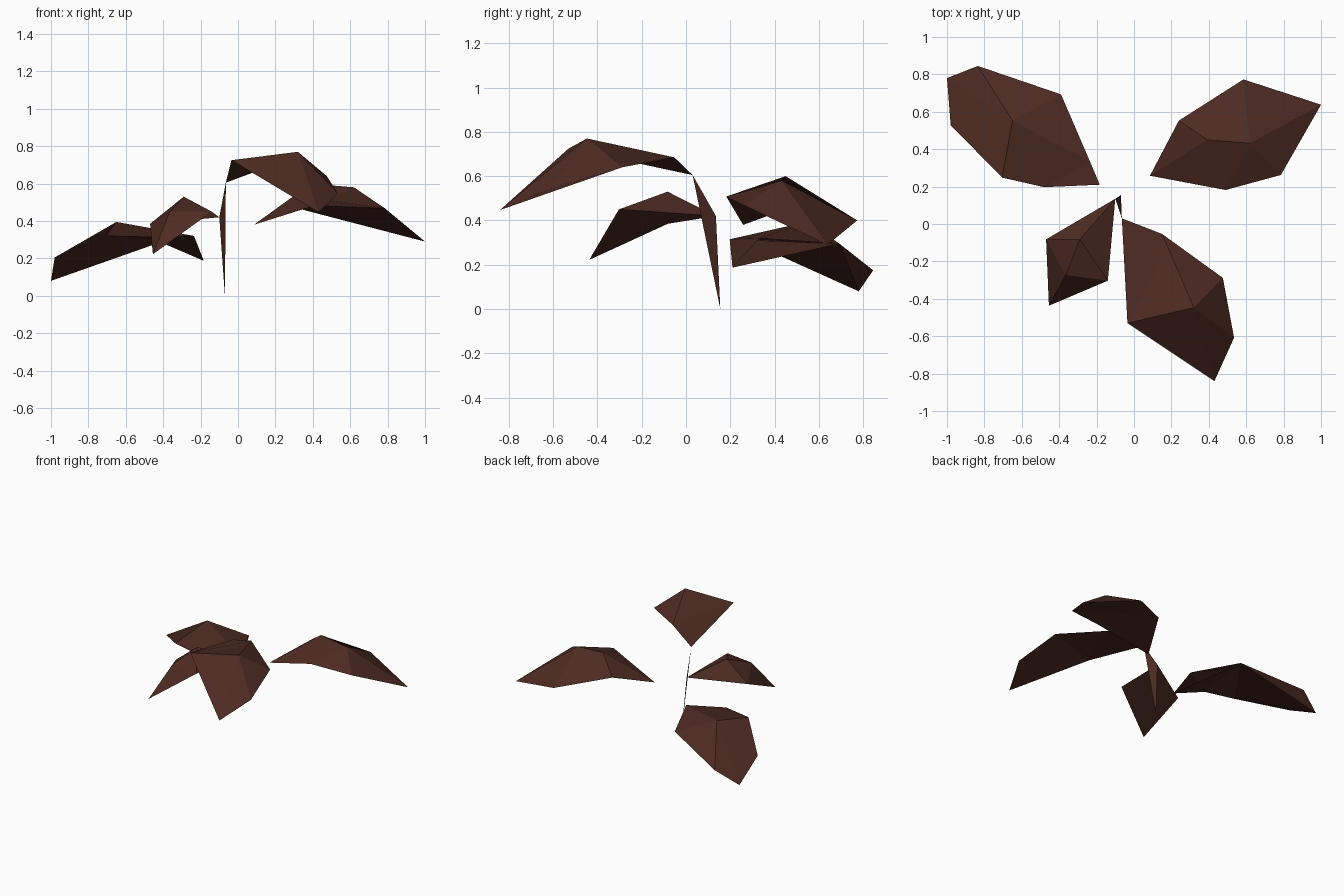
import bpy
import bmesh
from mathutils import Vector

start_cube = bpy.data.objects.get("Cube")
if start_cube:
    bpy.data.objects.remove(start_cube, do_unlink=True)

# Single dry-leaf colour
brown = bpy.data.materials.new("dark_brown")
brown.use_nodes = True
brown.diffuse_color = (0.075, 0.024, 0.016, 1)
brown.node_tree.nodes["Principled BSDF"].inputs["Base Color"].default_value = brown.diffuse_color


def folded_part(name, corners, upper, under=()):
    """Build a flat-shaded leaf from panels, each a list of named corners."""
    bm = bmesh.new()
    verts = {key: bm.verts.new(Vector(point)) for key, point in corners.items()}
    for panels, side in ((upper, 1), (under, -1)):
        for panel in panels:
            face = bm.faces.new([verts[key] for key in panel.split()])
            face.normal_update()
            if face.normal.z * side < 0:
                face.normal_flip()
    mesh = bpy.data.meshes.new(name)
    bm.to_mesh(mesh)
    bm.free()
    mesh.materials.append(brown)
    part = bpy.data.objects.new(name, mesh)
    bpy.context.scene.collection.objects.link(part)


# Shared joints where the stem meets two leaves
front_joint = (-0.065, 0.03, 0.605)
small_joint = (-0.1, 0.135, 0.42)

# Large front leaf
folded_part("front_leaf", {
    "base": front_joint,
    "right": (-0.035, -0.53, 0.725),
    "tip": (0.43, -0.84, 0.447),
    "edge": (0.535, -0.608, 0.545),
    "left": (0.475, -0.288, 0.64),
    "shoulder": (0.15, -0.053, 0.685),
    "peak": (0.32, -0.447, 0.77),
}, ["peak shoulder base right", "peak left shoulder",
    "peak right tip", "tip edge peak", "edge left peak"],
   ["right base shoulder left", "left right tip edge"])

# Small front right leaf
folded_part("small_right_leaf", {
    "base": small_joint,
    "right": (-0.47, -0.082, 0.385),
    "tip": (-0.455, -0.437, 0.222),
    "left": (-0.14, -0.303, 0.45),
    "peak": (-0.29, -0.083, 0.53),
    "fold": (-0.365, -0.273, 0.45),
}, ["base right peak", "base peak left", "right fold peak",
    "right tip fold", "tip left fold", "left peak fold"],
   ["right base left tip"])

# Back left leaf
folded_part("back_left_leaf", {
    "base": (0.085, 0.258, 0.38),
    "front": (0.49, 0.182, 0.508),
    "shoulder": (0.785, 0.262, 0.468),
    "tip": (1, 0.638, 0.29),
    "back": (0.585, 0.773, 0.4),
    "edge": (0.24, 0.553, 0.488),
    "peak": (0.39, 0.45, 0.6),
    "fold": (0.62, 0.432, 0.58),
}, ["front fold peak base", "front shoulder fold", "shoulder tip fold",
    "tip back fold", "back edge peak fold", "base peak edge"],
   ["edge base front shoulder", "tip back edge shoulder"])

# Back right leaf, with its stalk folded down from the base
folded_part("back_right_leaf", {
    "base": (-0.235, 0.333, 0.32),
    "stalk": (-0.183, 0.21, 0.187),
    "back": (-0.39, 0.693, 0.295),
    "corner": (-0.835, 0.845, 0.175),
    "tip": (-1, 0.78, 0.08),
    "edge": (-0.98, 0.528, 0.205),
    "front": (-0.705, 0.248, 0.32),
    "shoulder": (-0.48, 0.197, 0.315),
    "peak": (-0.65, 0.553, 0.395),
}, ["back base peak", "back corner peak", "corner tip peak",
    "peak tip edge front", "peak front shoulder base"],
   ["tip corner back", "tip edge front back", "back front shoulder",
    "base stalk back shoulder"])

# Stem
folded_part("main_stem", {
    "top": front_joint, "side": small_joint, "foot": (-0.07, 0.155, 0),
}, ["top side foot"])
